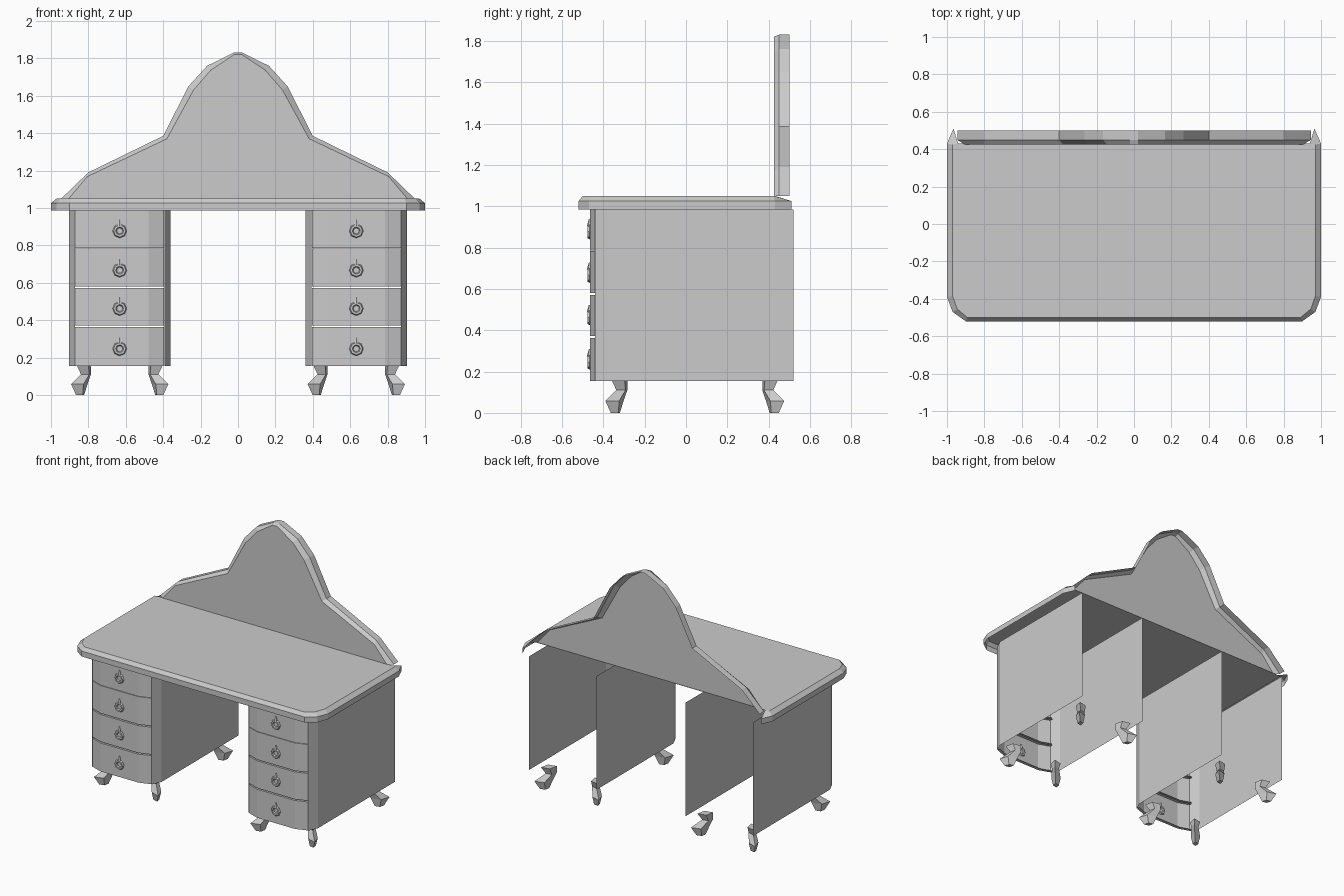
import bpy, math

if "Cube" in bpy.data.objects:
    bpy.data.objects.remove(bpy.data.objects["Cube"])

PED = 0.6325          # pedestal centre in x


def make(name, verts, faces):
    me = bpy.data.meshes.new(name)
    me.from_pydata(verts, [], faces)
    me.update()
    ob = bpy.data.objects.new(name, me)
    bpy.context.collection.objects.link(ob)
    return ob


def loft(name, rings, closed=False, caps=()):
    """Quads between successive rings of points; caps lists rings to fill."""
    n = len(rings[0])
    verts = [p for r in rings for p in r]
    faces = []
    for k in range(len(rings) - 1):
        for i in range(n if closed else n - 1):
            j = (i + 1) % n
            faces.append((k * n + i, k * n + j, (k + 1) * n + j, (k + 1) * n + i))
    for c in caps:
        faces.append([c * n + i for i in range(n)])
    return make(name, verts, faces)


def both(half):
    """Mirror a half outline (right side, ordered towards the middle)."""
    return half + [(-a, b) for a, b in reversed(half)]


# Desk top: flat sheet with a bevelled, down-turned rim, open below and behind
outer = both([(0.965, 0.51), (1.0, 0.43), (1.0, -0.39), (0.97, -0.47), (0.9, -0.52)])
inner = both([(0.94, 0.43), (0.97, 0.425), (0.97, -0.385), (0.945, -0.455), (0.89, -0.50)])
loft("desk_top", [[(x, y, 0.985) for x, y in outer],
                  [(x, y, 1.025) for x, y in outer],
                  [(x, y, 1.05) for x, y in inner]], caps=(2,))

# Back board: front face, bevel and rim, open at the rear
edge = both([(0.945, 1.05), (0.80, 1.19), (0.40, 1.385), (0.265, 1.65), (0.165, 1.76), (0.022, 1.83)])
face = both([(0.905, 1.05), (0.805, 1.168), (0.38, 1.37), (0.238, 1.63), (0.145, 1.737), (0.02, 1.82)])
loft("back_board", [[(x, 0.425, z) for x, z in face],
                    [(x, 0.45, z) for x, z in edge],
                    [(x, 0.50, z) for x, z in edge]], caps=(0,))

panel = [(0.272, 0.52), (0.272, -0.37), (0.24, -0.44)]
bow = [(-0.238, -0.435), (-0.153, -0.465), (0.153, -0.465), (0.238, -0.435)]
drawers = [(0.155, 0.363, 0.25), (0.372, 0.571, 0.465), (0.58, 0.783, 0.67), (0.786, 0.985, 0.88)]
# leg sections: height, inner and outer reach, half width
leg = [(0.157, 0.154, 0.229, 0.035), (0.11, 0.154, 0.207, 0.025),
       (0.058, 0.172, 0.26, 0.032), (0.0, 0.19, 0.234, 0.02)]

for side, sx in (("left", -1), ("right", 1)):
    cx = sx * PED

    # Side panels with angled front edges
    for pos, s in (("inner", -sx), ("outer", sx)):
        loft(f"{side}_{pos}_panel",
             [[(cx + s * x, y, z) for x, y in panel] for z in (0.155, 0.985)])

    # Bowed drawer fronts with turned-in lips, and ring pulls
    for k, (z0, z1, zh) in enumerate(drawers, 1):
        loft(f"{side}_drawer_{k}",
             [[(cx + x, y + d, z) for x, y in bow]
              for z, d in ((z0, 0.025), (z0, 0), (z1, 0), (z1, 0.025))])
        bpy.ops.mesh.primitive_torus_add(
            location=(cx, -0.466, zh - 0.003), rotation=(math.pi / 2, 0, 0),
            major_segments=8, minor_segments=6, major_radius=0.027, minor_radius=0.011)
        bpy.context.object.name = f"{side}_pull_ring_{k}"
        bpy.ops.mesh.primitive_cone_add(
            vertices=6, radius1=0.014, radius2=0.004, depth=0.034,
            location=(cx, -0.466, zh + 0.041))
        bpy.context.object.name = f"{side}_pull_finial_{k}"

    # Small curved legs turned out to the four corners
    for ex in (-1, 1):
        for ey, end in ((-1, "front"), (1, "back")):
            rings = []
            for z, a, b, w in leg:
                m, h = (a + b) / 2, w / math.sqrt(2)
                rings.append([(cx + ex * u, 0.0425 + ey * (v + 0.1725), z)
                              for u, v in ((b, b), (m - h, m + h), (a, a), (m + h, m - h))])
            pos = "outer" if ex == sx else "inner"
            loft(f"{side}_{end}_{pos}_leg", rings, closed=True, caps=(0, 3))

# Consistent normals; open sheets face outward
for ob in list(bpy.context.scene.objects):
    bpy.context.view_layer.objects.active = ob
    bpy.ops.object.mode_set(mode='EDIT')
    bpy.ops.mesh.select_all(action='SELECT')
    bpy.ops.mesh.normals_make_consistent(inside=False)
    bpy.ops.object.mode_set(mode='OBJECT')
